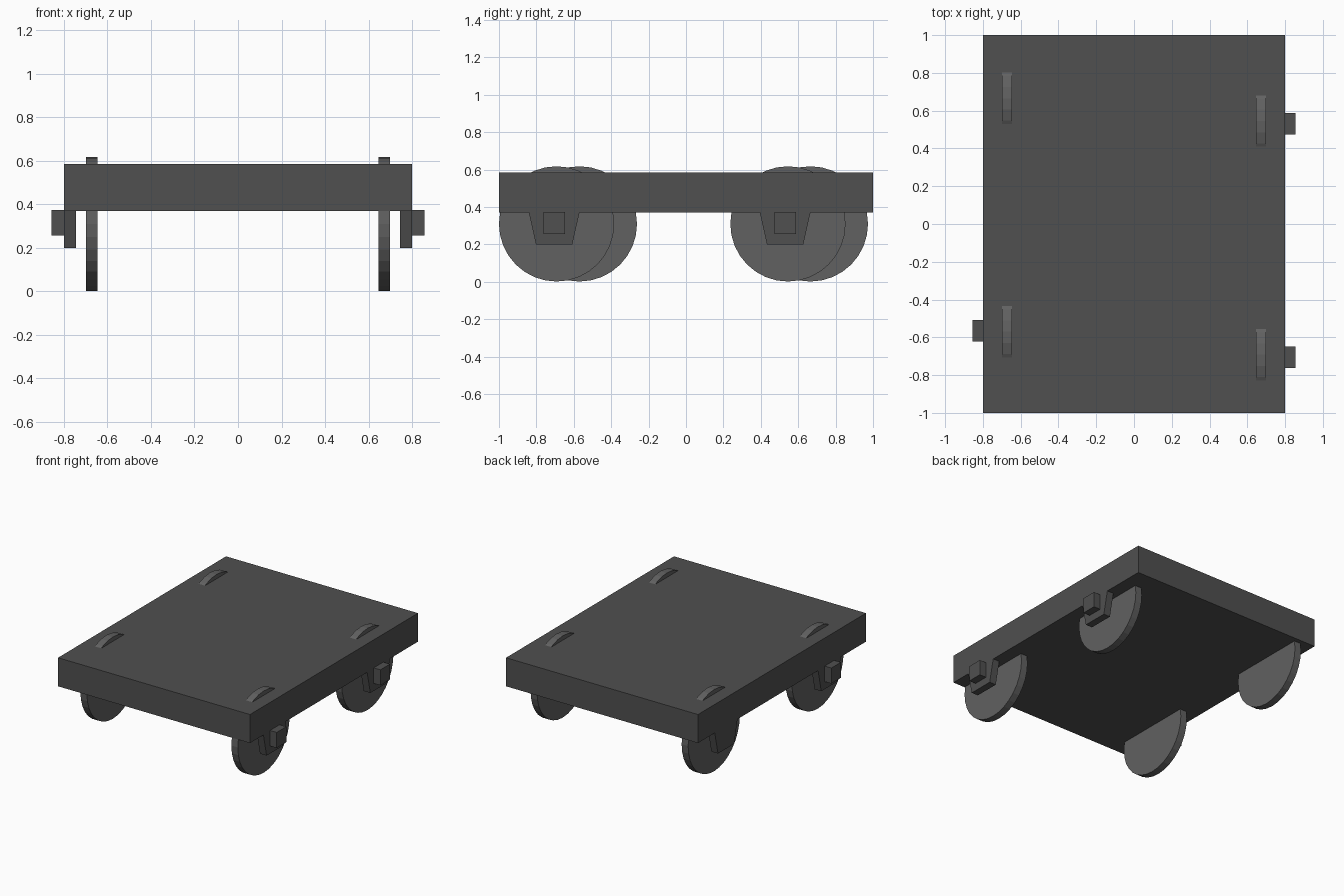
import bpy, bmesh
from math import radians

if "Cube" in bpy.data.objects:
    bpy.data.objects.remove(bpy.data.objects["Cube"])


def material(name, value):
    m = bpy.data.materials.new(name)
    m.diffuse_color = (value, value, value, 1)
    m.use_nodes = True
    m.node_tree.nodes["Principled BSDF"].inputs["Base Color"].default_value = m.diffuse_color
    return m


dark = material("dark_grey", 0.08)
mid = material("mid_grey", 0.12)


def box(name, x0, x1, y0, y1, z0, z1, mat):
    bpy.ops.mesh.primitive_cube_add(
        size=1, location=((x0 + x1) / 2, (y0 + y1) / 2, (z0 + z1) / 2))
    ob = bpy.context.object
    ob.name = name
    ob.scale = (x1 - x0, y1 - y0, z1 - z0)
    bpy.ops.object.transform_apply(location=False, rotation=False, scale=True)
    ob.data.materials.append(mat)
    return ob


def bracket(name, side, y):
    # tapered plate hanging below the deck edge
    profile = [(-0.135, 0.37), (0.135, 0.37), (0.097, 0.2), (-0.097, 0.2)]
    bm = bmesh.new()
    face = bm.faces.new([bm.verts.new((side * 0.745, y + a, z)) for a, z in profile])
    new = bmesh.ops.extrude_face_region(bm, geom=[face])["geom"]
    bmesh.ops.translate(bm, vec=(side * 0.055, 0, 0),
                        verts=[v for v in new if isinstance(v, bmesh.types.BMVert)])
    bmesh.ops.recalc_face_normals(bm, faces=bm.faces[:])
    me = bpy.data.meshes.new(name)
    bm.to_mesh(me)
    bm.free()
    ob = bpy.data.objects.new(name, me)
    bpy.context.collection.objects.link(ob)
    me.materials.append(dark)


def wheel(name, side, y):
    # thin disc that pokes through the deck
    bpy.ops.mesh.primitive_cylinder_add(
        vertices=32, radius=0.308, depth=0.054,
        location=(side * 0.672, y, 0.31), rotation=(0, radians(90), 0))
    ob = bpy.context.object
    ob.name = name
    ob.data.materials.append(mid)


# Deck
box("deck", -0.8, 0.8, -1, 1, 0.37, 0.585, dark)

# Wheel stations: name, side, wheel y, bracket y, has axle cap
stations = [
    ("front_right", 1, -0.692, -0.705, True),
    ("back_right", 1, 0.545, 0.53, True),
    ("front_left", -1, -0.57, -0.565, True),
    ("back_left", -1, 0.665, 0.665, False),  # cap is missing here
]
for name, side, wy, by, cap in stations:
    wheel(name + "_wheel", side, wy)
    bracket(name + "_bracket", side, by)
    if cap:
        xs = sorted((side * 0.8, side * 0.856))
        box(name + "_axle_cap", xs[0], xs[1], by - 0.057, by + 0.057, 0.257, 0.374, dark)
